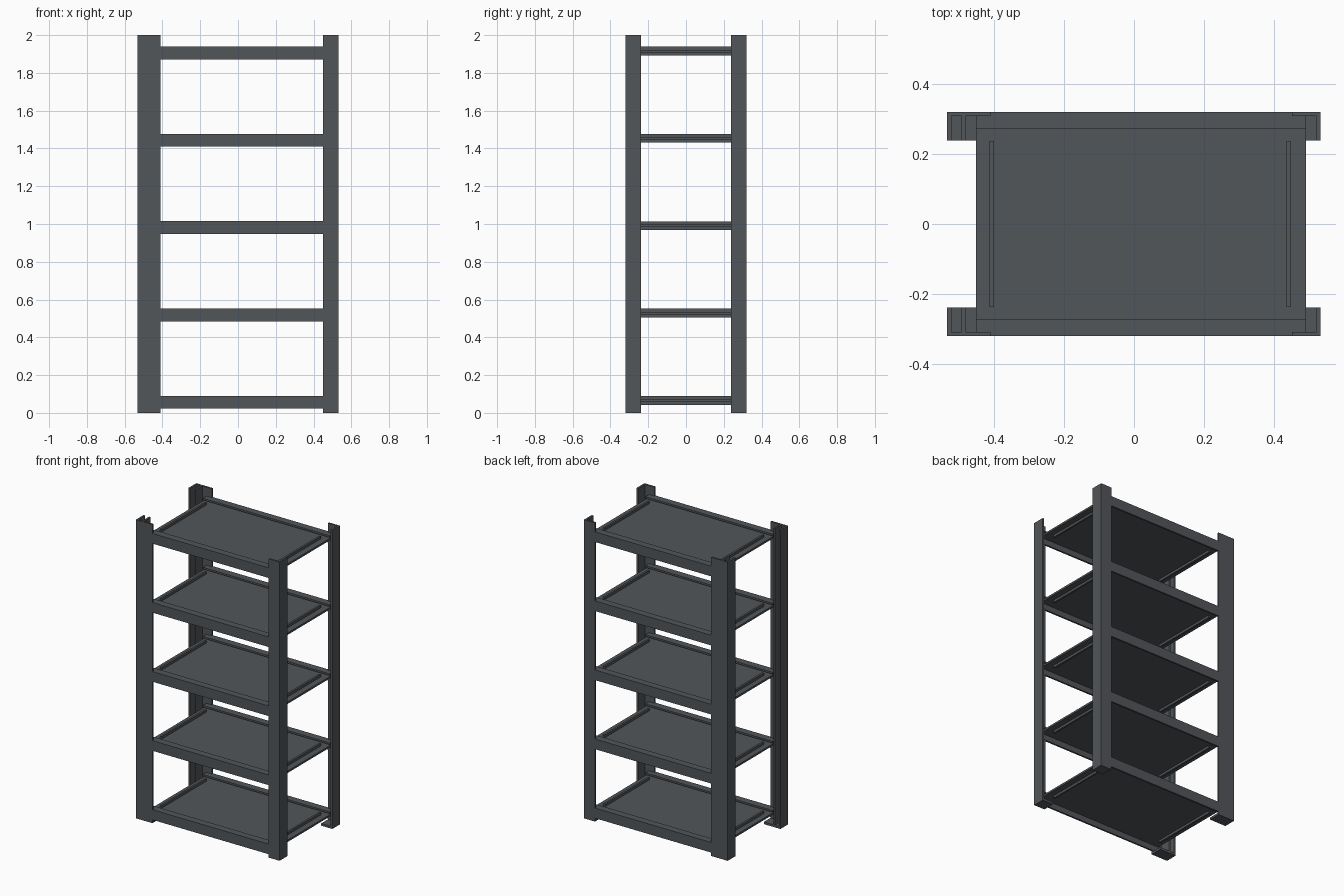
import bpy
import bmesh

cube = bpy.data.objects.get("Cube")
if cube:
    bpy.data.objects.remove(cube, do_unlink=True)

steel = bpy.data.materials.new("dark grey steel")
steel.use_nodes = True
colour = (0.085, 0.093, 0.101, 1)
steel.diffuse_color = colour
steel.node_tree.nodes["Principled BSDF"].inputs["Base Color"].default_value = colour

T = 0.012                       # sheet thickness
Y = 0.32                        # half depth
LEG = 0.082                     # width of each angle leg


def prism(name, profile, start, length, place):
    """Extrude a closed 2D profile; place(a, b, t) maps it into space."""
    bm = bmesh.new()
    ends = [[bm.verts.new(place(a, b, t)) for a, b in profile]
            for t in (start, start + length)]
    bm.faces.new(ends[0])
    bm.faces.new(ends[1])
    n = len(profile)
    for i in range(n):
        j = (i + 1) % n
        bm.faces.new((ends[0][i], ends[0][j], ends[1][j], ends[1][i]))
    bmesh.ops.recalc_face_normals(bm, faces=bm.faces)
    mesh = bpy.data.meshes.new(name)
    bm.to_mesh(mesh)
    bm.free()
    mesh.materials.append(steel)
    obj = bpy.data.objects.new(name, mesh)
    bpy.context.collection.objects.link(obj)
    return obj


def box(name, x0, x1, y0, y1, z0, z1):
    corners = [(x0, y0), (x1, y0), (x1, y1), (x0, y1)]
    return prism(name, corners, z0, z1 - z0, lambda a, b, t: (a, b, t))


def angle(width, depth):
    """L profile with its outer corner at the origin."""
    return [(0, 0), (width, 0), (width, T), (T, T), (T, depth), (0, depth)]


# Angle posts: doubled on one side, single on the other, each on a foot plate
for sy, end in ((-1, "front"), (1, "back")):
    for x, sx, label in ((-0.533, 1, "right_outer"), (-0.492, 1, "right_inner"),
                         (0.532, -1, "left")):
        prism(f"{end}_{label}_post", angle(LEG, LEG), 0, 2,
              lambda a, b, t: (x + sx * a, sy * (Y - b), t))
    y0, y1 = sorted((sy * (Y - LEG), sy * Y))
    box(f"{end}_right_foot", -0.533, -0.41, y0, y1, 0, 0.015)
    box(f"{end}_left_foot", 0.45, 0.532, y0, y1, 0, 0.015)

# Five shelves: two angle beams, a sunken panel and two side ribs
for i in range(5):
    top = 0.09 + i * 0.4625
    for sy, end in ((-1, "front"), (1, "back")):
        prism(f"{end}_beam_{i + 1}", angle(0.048, 0.068), -0.45, 0.94,
              lambda a, b, t: (t, sy * (Y - 0.001 - a), top - b))
    box(f"shelf_panel_{i + 1}", -0.45, 0.49, -0.305, 0.305, top - 0.031, top - 0.018)
    for x, side in ((-0.412, "right"), (0.435, "left")):
        box(f"{side}_rib_{i + 1}", x, x + 0.013, -0.237, 0.237, top - 0.047, top - 0.001)
